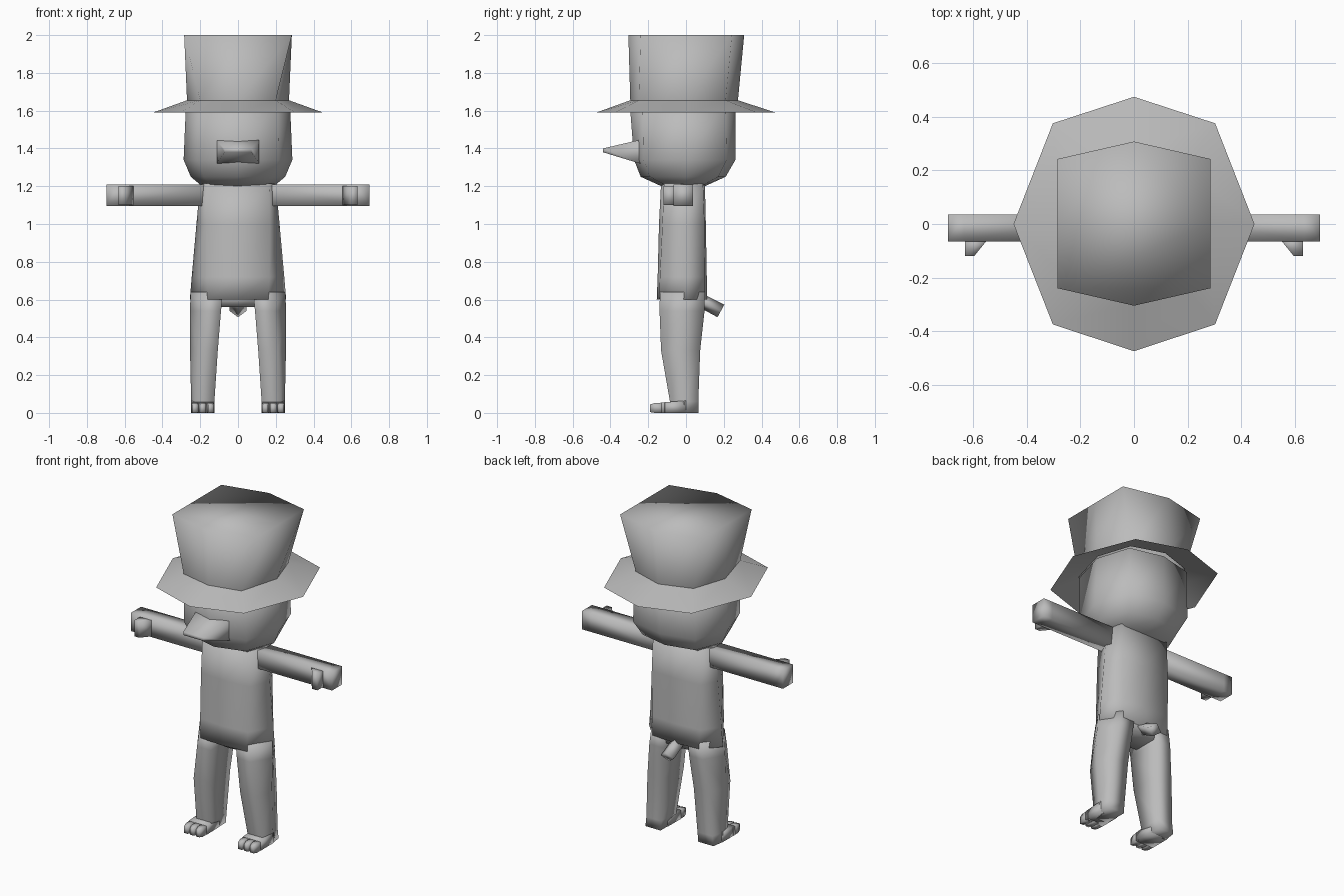
import bpy, bmesh, math
from mathutils import Vector

if "Cube" in bpy.data.objects:
    bpy.data.objects.remove(bpy.data.objects["Cube"])

grey = bpy.data.materials.new("plain grey")
grey.diffuse_color = (0.5, 0.5, 0.5, 1)
grey.use_nodes = True
grey.node_tree.nodes["Principled BSDF"].inputs["Base Color"].default_value = grey.diffuse_color


def finish(name, bm):
    me = bpy.data.meshes.new(name)
    bmesh.ops.recalc_face_normals(bm, faces=bm.faces[:])
    for f in bm.faces:
        f.smooth = True
    bm.to_mesh(me)
    bm.free()
    me.materials.append(grey)
    ob = bpy.data.objects.new(name, me)
    bpy.context.collection.objects.link(ob)
    return ob


def loft(name, rings, start=True, end=True):
    """Skin a list of equal-length point rings, with optional end caps."""
    bm = bmesh.new()
    vs = [[bm.verts.new(p) for p in r] for r in rings]
    n = len(rings[0])
    for a, b in zip(vs, vs[1:]):
        for i in range(n):
            j = (i + 1) % n
            bm.faces.new((a[i], a[j], b[j], b[i]))
    if start:
        bm.faces.new(vs[0][::-1])
    if end:
        bm.faces.new(vs[-1])
    return finish(name, bm)


def octagon(z, side, front, back, cx, cf, cb):
    """Side, front and back points plus corners at (cx, cf) and (cx, cb)."""
    return [(0, front, z), (cx, cf, z), (side, 0, z), (cx, cb, z),
            (0, back, z), (-cx, cb, z), (-side, 0, z), (-cx, cf, z)]


def box_ring_x(x, y0, y1, z0, z1):
    return [(x, y0, z0), (x, y1, z0), (x, y1, z1), (x, y0, z1)]


def box_ring_y(y, x0, x1, z0, z1):
    return [(x0, y, z0), (x1, y, z0), (x1, y, z1), (x0, y, z1)]


# Hat: flared crown and sloping thin brim
crown_base = octagon(1.655, 0.27, -0.295, 0.275, 0.2, -0.25, 0.21)
loft("hat_crown", [crown_base,
                   octagon(2.0, 0.285, -0.305, 0.308, 0.285, -0.24, 0.243)], start=False)
loft("hat_brim", [octagon(1.59, 0.45, -0.475, 0.475, 0.303, -0.375, 0.376), crown_base],
     start=False, end=False)

# Head, narrowing under the chin
loft("head", [octagon(1.20, 0.19, -0.13, 0.1, 0.14, -0.1, 0.08),
              octagon(1.25, 0.25, -0.24, 0.21, 0.18, -0.19, 0.17),
              octagon(1.34, 0.288, -0.275, 0.262, 0.215, -0.225, 0.215),
              octagon(1.64, 0.275, -0.298, 0.262, 0.21, -0.23, 0.21)])

# Beak
loft("beak", [box_ring_y(-0.2, -0.112, 0.112, 1.31, 1.455),
              box_ring_y(-0.26, -0.112, 0.112, 1.325, 1.442),
              box_ring_y(-0.44, -0.07, 0.07, 1.38, 1.4)])

# Torso, open-hemmed over the legs
loft("torso", [octagon(0.6, 0.255, -0.155, 0.112, 0.16, -0.142, 0.1),
               octagon(0.72, 0.245, -0.15, 0.11, 0.165, -0.138, 0.1),
               octagon(1.0, 0.22, -0.143, 0.105, 0.168, -0.125, 0.098),
               octagon(1.215, 0.2, -0.132, 0.1, 0.165, -0.115, 0.09)])

# Hips joining both legs
loft("hips", [octagon(0.56, 0.2, -0.09, 0.08, 0.1, -0.08, 0.07),
              octagon(0.63, 0.23, -0.13, 0.1, 0.15, -0.12, 0.09)])

# Tail, a short diamond-section stub
axis = Vector((0, 0.11, -0.06)).normalized()
up = Vector((0, 0.48, 0.88))


def tail_ring(c, w, h):
    c = Vector(c)
    return [c - up * h, c + Vector((w, 0, 0)), c + up * h, c - Vector((w, 0, 0))]


loft("tail", [tail_ring((0, 0.05, 0.61), 0.045, 0.035),
              tail_ring((0, 0.185, 0.54), 0.045, 0.038)])


def leg_ring(z, xi, xo, c, yf, yb):
    return [(xi, yf, z), (xo - c, yf, z), (xo, (yf + yb) / 2, z), (xo - c, yb, z), (xi, yb, z)]


def mirrored(s, rings):
    return [[(s * x, y, z) for x, y, z in r] for r in rings]


for s, side in ((1, "left"), (-1, "right")):
    # Arm with the hand block at its end
    loft(side + "_arm", mirrored(s, [box_ring_x(0.15, -0.065, 0.036, 1.095, 1.208),
                                     box_ring_x(0.635, -0.065, 0.036, 1.095, 1.208),
                                     box_ring_x(0.695, -0.065, 0.036, 1.095, 1.208)]))
    # Thumb pointing forward
    thumb = [(0.54, -0.05), (0.597, -0.12), (0.632, -0.12), (0.632, -0.05)]
    loft(side + "_thumb", mirrored(s, [[(x, y, z) for x, y in thumb] for z in (1.1, 1.2)]))
    # Leg
    loft(side + "_leg", mirrored(s, [leg_ring(0.0, 0.13, 0.245, 0.01, -0.08, 0.065),
                                     leg_ring(0.06, 0.125, 0.248, 0.02, -0.085, 0.065),
                                     leg_ring(0.33, 0.107, 0.254, 0.04, -0.132, 0.075),
                                     leg_ring(0.54, 0.09, 0.255, 0.07, -0.14, 0.098),
                                     leg_ring(0.64, 0.08, 0.25, 0.08, -0.138, 0.1)]))
    # Foot and three toes
    loft(side + "_foot", mirrored(s, [box_ring_y(0.0, 0.127, 0.247, 0, 0.065),
                                      box_ring_y(-0.13, 0.125, 0.248, 0, 0.055)]))
    for i in range(3):
        x = 0.146 + i * 0.041
        loft(f"{side}_toe_{i + 1}", mirrored(s, [box_ring_y(-0.11, x - 0.02, x + 0.02, 0, 0.055),
                                                 box_ring_y(-0.165, x - 0.018, x + 0.018, 0, 0.052),
                                                 box_ring_y(-0.19, x - 0.012, x + 0.012, 0.004, 0.045)]))
